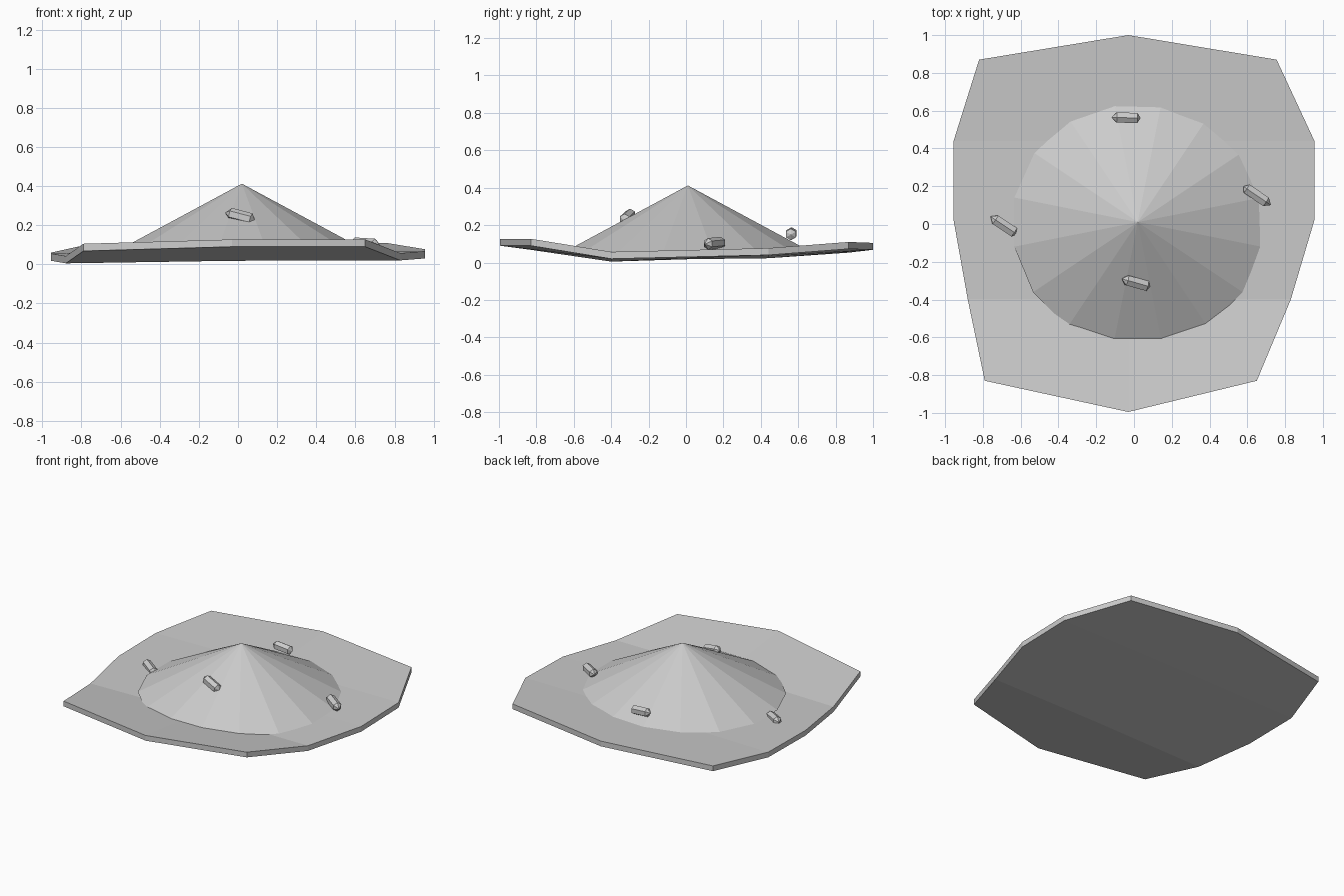
import bpy, bmesh
from mathutils import Vector

if "Cube" in bpy.data.objects:
    bpy.data.objects.remove(bpy.data.objects["Cube"])


def finish(name, bm):
    bmesh.ops.recalc_face_normals(bm, faces=bm.faces[:])
    me = bpy.data.meshes.new(name)
    bm.to_mesh(me)
    bm.free()
    ob = bpy.data.objects.new(name, me)
    bpy.context.collection.objects.link(ob)
    return ob


# Ground slab: left / middle / right points per row, front to back
rows = [
    [(-.79, -.83, .105), (-.03, -.995, .127), (.65, -.83, .127)],
    [(-.88, -.40, .042), (-.03, -.40, .055), (.83, -.40, .057)],
    [(-.955, .02, .055), (-.03, .02, .06), (.955, .02, .067)],
    [(-.955, .44, .06), (-.03, .44, .072), (.955, .44, .077)],
    [(-.82, .87, .09), (-.03, 1.0, .105), (.755, .87, .11)],
]
THICK = .037
bm = bmesh.new()
grid = [[bm.verts.new(p) for p in r] for r in rows]
for a, b in zip(grid, grid[1:]):
    for i in range(2):
        bm.faces.new((a[i], a[i + 1], b[i + 1], b[i]))
ext = bmesh.ops.extrude_face_region(bm, geom=bm.faces[:], use_keep_orig=True)
low = [g for g in ext["geom"] if isinstance(g, bmesh.types.BMVert)]
bmesh.ops.translate(bm, verts=low, vec=(0, 0, -THICK))
finish("ground_slab", bm)

# Sixteen-sided mound
bm = bmesh.new()
bmesh.ops.create_cone(bm, cap_ends=True, segments=16, radius1=.667, radius2=0, depth=.352)
bmesh.ops.remove_doubles(bm, verts=bm.verts[:], dist=1e-4)
mound = finish("mound", bm)
mound.location = (.02, .01, .236)
xs = [v.co for v in mound.data.vertices if v.co.z < 0]
if any(abs(c.x) < .01 for c in xs):
    mound.rotation_euler.z = 0.19635


# Six-sided shards, long point at the start, blunt point at the end
def shard(name, start, end):
    start, end = Vector(start), Vector(end)
    axis = end - start
    n = axis.length
    bm = bmesh.new()
    bmesh.ops.create_cone(bm, cap_ends=True, segments=6, radius1=.031, radius2=.031, depth=n * .66)
    for f in [f for f in bm.faces if len(f.verts) == 6]:
        top = f.normal.z > 0
        tip = bm.verts.new((0, 0, n * (.44 if top else -.5)))
        ring = f.verts[:]
        bm.faces.remove(f)
        for i in range(6):
            bm.faces.new((ring[i - 1], ring[i], tip))
    ob = finish(name, bm)
    ob.location = (start + end) / 2
    ob.rotation_mode = 'QUATERNION'
    ob.rotation_quaternion = axis.to_track_quat('Z', 'Y')


shard("front_shard", (-.065, -.29, .265), (.095, -.335, .223))
shard("back_shard", (-.12, .565, .16), (.045, .56, .148))
shard("right_shard", (.725, .10, .098), (.57, .205, .108))
shard("left_shard", (-.76, .04, .066), (-.61, -.06, .05))
